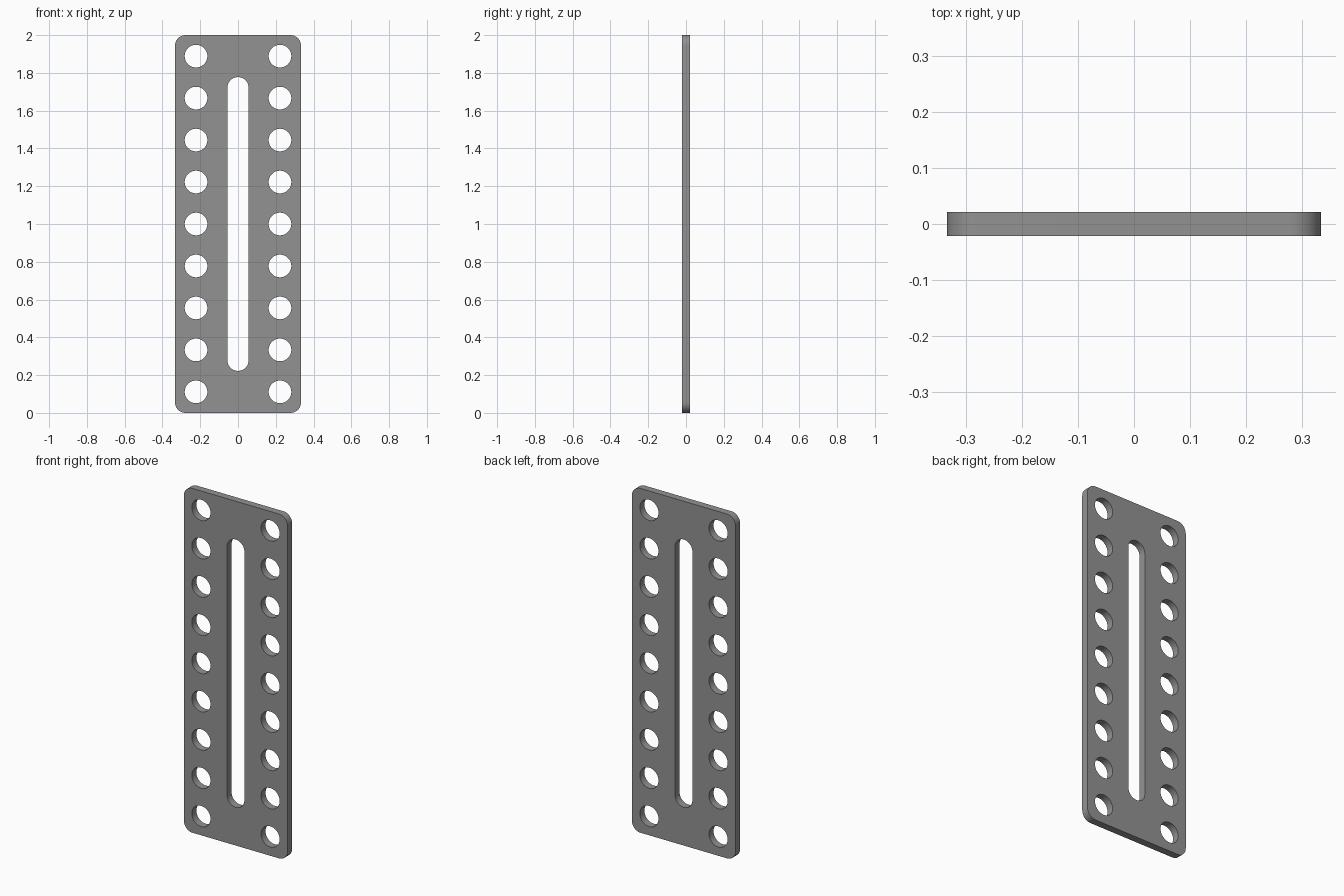
import bpy, bmesh
from math import cos, sin, pi, radians
from mathutils import Matrix

if "Cube" in bpy.data.objects:
    bpy.data.objects.remove(bpy.data.objects["Cube"])

HALF_W, HEIGHT, HALF_T = 1 / 3, 2.0, 0.021
PITCH, HOLE_R, SLOT_R, CORNER_R = 2 / 9, 0.06, 0.0555, 0.0555


def rounded_rect(x, z0, z1, half_w, r, n=12):
    """Outline of a rectangle with arc corners (slot or circle when r = half_w)."""
    pts = []
    corners = [(x + half_w - r, z1 - r), (x - half_w + r, z1 - r),
               (x - half_w + r, z0 + r), (x + half_w - r, z0 + r)]
    for k, (cx, cz) in enumerate(corners):
        for i in range(n + 1):
            a = (k + i / n) * pi / 2
            p = (cx + r * cos(a), cz + r * sin(a))
            if not pts or abs(p[0] - pts[-1][0]) + abs(p[1] - pts[-1][1]) > 1e-5:
                pts.append(p)
    if abs(pts[0][0] - pts[-1][0]) + abs(pts[0][1] - pts[-1][1]) < 1e-5:
        pts.pop()
    return pts


# Profile: outer edge, centre slot, two columns of nine holes
outlines = [rounded_rect(0, 0, HEIGHT, HALF_W, CORNER_R),
            rounded_rect(0, PITCH, HEIGHT - PITCH, SLOT_R, SLOT_R)]
for side in (-1, 1):
    for i in range(9):
        z = PITCH * (i + 0.5)
        outlines.append(rounded_rect(side * PITCH, z - HOLE_R, z + HOLE_R, HOLE_R, HOLE_R))

curve = bpy.data.curves.new("perforated_plate", 'CURVE')
curve.dimensions = '2D'
curve.fill_mode = 'BOTH'
curve.extrude = HALF_T
for pts in outlines:
    spline = curve.splines.new('POLY')
    spline.points.add(len(pts) - 1)
    for p, (x, z) in zip(spline.points, pts):
        p.co = (x, z, 0, 1)
    spline.use_cyclic_u = True

plate = bpy.data.objects.new("perforated_plate", curve)
bpy.context.collection.objects.link(plate)
bpy.context.view_layer.objects.active = plate
plate.select_set(True)
bpy.ops.object.convert(target='MESH')
plate = bpy.context.object

# Weld caps to walls and stand the plate upright
bm = bmesh.new()
bm.from_mesh(plate.data)
bmesh.ops.remove_doubles(bm, verts=bm.verts, dist=1e-5)
bmesh.ops.transform(bm, matrix=Matrix.Rotation(pi / 2, 4, 'X'), verts=bm.verts)
bmesh.ops.recalc_face_normals(bm, faces=bm.faces)
bm.to_mesh(plate.data)
bm.free()
bpy.ops.object.shade_smooth_by_angle(angle=radians(30))

# Dark grey metal
dark_grey = bpy.data.materials.new("dark_grey")
dark_grey.diffuse_color = (0.29, 0.29, 0.29, 1)
dark_grey.use_nodes = True
dark_grey.node_tree.nodes["Principled BSDF"].inputs["Base Color"].default_value = dark_grey.diffuse_color
plate.data.materials.clear()
plate.data.materials.append(dark_grey)
